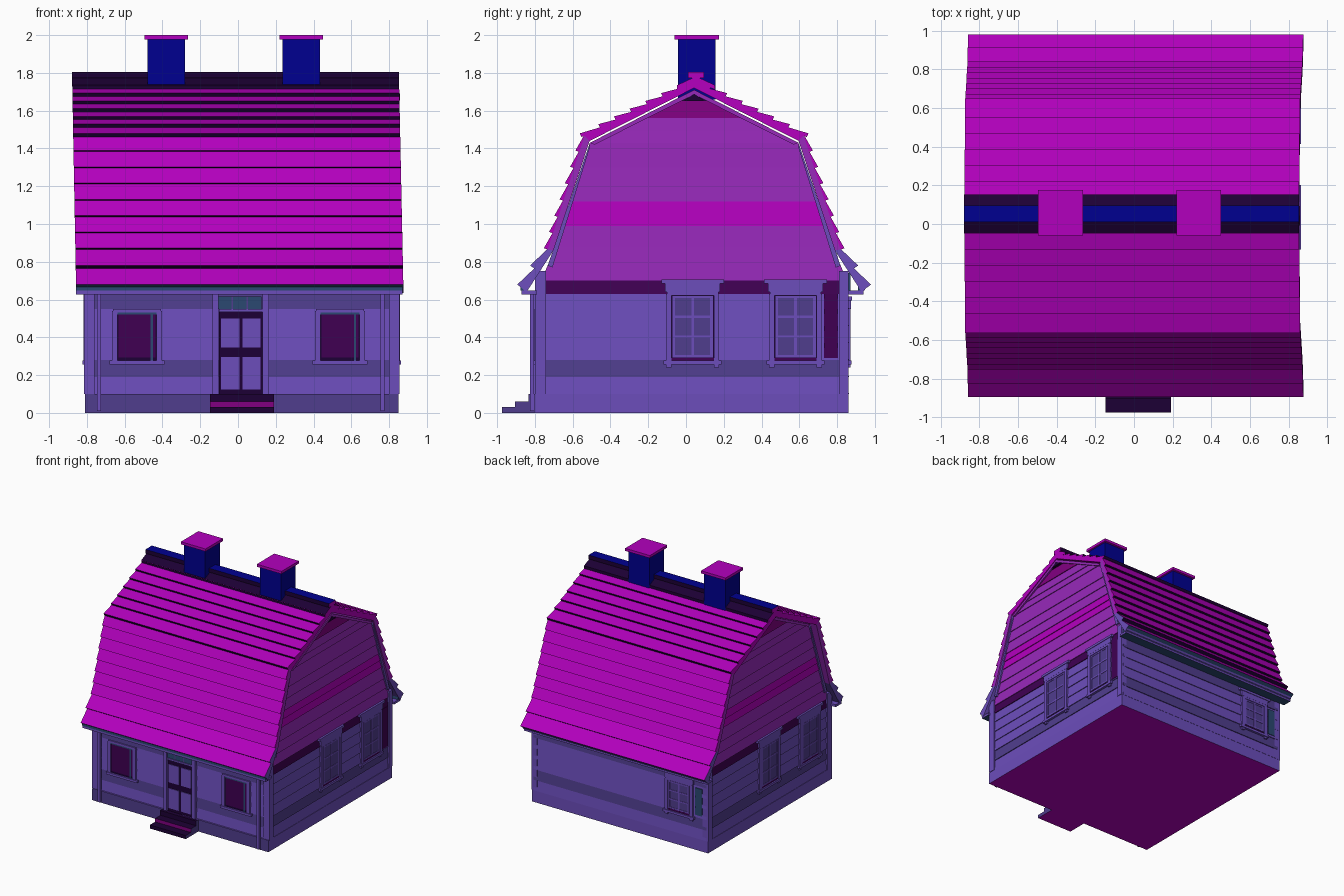
import bpy, bmesh
from mathutils import Vector

if "Cube" in bpy.data.objects:
    bpy.data.objects.remove(bpy.data.objects["Cube"], do_unlink=True)

COLOURS = {
    "magenta": (0.45, 0, 0.51), "dark_magenta": (0.22, 0, 0.22),
    "purple": (0.31, 0.022, 0.49), "lilac": (0.15, 0.075, 0.5),
    "indigo": (0.08, 0.047, 0.27), "blue": (0, 0, 0.28),
    "ink": (0.012, 0, 0.035), "plum": (0.05, 0, 0.085),
    "teal": (0.024, 0.065, 0.165),
}
NAMES = list(COLOURS)
MATS = []
for name, rgb in COLOURS.items():
    m = bpy.data.materials.new(name)
    m.use_nodes = True
    m.diffuse_color = (*rgb, 1)
    m.node_tree.nodes["Principled BSDF"].inputs["Base Color"].default_value = (*rgb, 1)
    MATS.append(m)


class Part:
    """One object gathered from simple solids."""
    def __init__(self, name):
        self.name, self.bm = name, bmesh.new()

    def solid(self, loop_a, loop_b, mat, edges=None):
        """Join two matching loops; edges maps a side number to its own colour."""
        a = [self.bm.verts.new(p) for p in loop_a]
        b = [self.bm.verts.new(p) for p in loop_b]
        n = len(a)
        faces = [self.bm.faces.new(a[::-1]), self.bm.faces.new(b)]
        faces += [self.bm.faces.new((a[i], a[(i + 1) % n], b[(i + 1) % n], b[i])) for i in range(n)]
        for f in faces:
            f.material_index = NAMES.index(mat)
        for i, c in (edges or {}).items():
            faces[i + 2].material_index = NAMES.index(c)

    def box(self, x0, x1, y0, y1, z0, z1, mat):
        ring = [(x0, y0), (x1, y0), (x1, y1), (x0, y1)]
        self.solid([(*p, z0) for p in ring], [(*p, z1) for p in ring], mat)

    def plate(self, wall, u0, u1, z0, z1, d0, d1, mat):
        """Box fixed to a wall: u along it, d outwards."""
        ring = [(u0, d0), (u1, d0), (u1, d1), (u0, d1)]
        self.solid([at(wall, u, z0, d) for u, d in ring], [at(wall, u, z1, d) for u, d in ring], mat)

    def along_x(self, pts, mat, edges=None):
        """Extrude a (y, z) profile along the slightly leaning roof length."""
        self.solid([(-0.857 - 0.019 * (z - 0.65), y, z) for y, z in pts],
                   [(0.876 - 0.021 * (z - 0.65), y, z) for y, z in pts], mat, edges)

    def done(self, rule=None):
        bmesh.ops.recalc_face_normals(self.bm, faces=self.bm.faces)
        self.bm.normal_update()
        for f in self.bm.faces:
            if rule and rule(f):
                f.material_index = NAMES.index(rule(f))
        me = bpy.data.meshes.new(self.name)
        self.bm.to_mesh(me)
        self.bm.free()
        for m in MATS:
            me.materials.append(m)
        bpy.context.collection.objects.link(bpy.data.objects.new(self.name, me))


CY = 0.043
X0, X1, Y0, Y1 = -0.795, 0.835, -0.78, 0.85


def at(wall, u, z, d):
    return {"front": (u, Y0 - d, z), "back": (u, Y1 + d, z),
            "east": (X1 + d, u, z), "west": (X0 - d, u, z)}[wall]


GABLE = [(0.81, 0.1), (0.81, 0.70), (0.775, 0.78), (0.552, 1.43), (0, 1.71)]


def half(z):
    for (w0, z0), (w1, z1) in zip(GABLE, GABLE[1:]):
        if z <= z1:
            return w0 + (w1 - w0) * (z - z0) / (z1 - z0)
    return 0.0


# Foundation
p = Part("foundation")
p.box(-0.81, 0.85, -0.805, 0.86, 0, 0.1, "lilac")
p.done(lambda f: "magenta" if f.normal.z < -0.5 else "indigo" if f.normal.y < -0.5 else None)

# Solid core behind the siding
p = Part("house_body")
ring = [(CY + w, z) for w, z in GABLE] + [(CY - w, z) for w, z in GABLE[-2::-1]]
p.solid([(X0, *q) for q in ring], [(X1, *q) for q in ring], "purple")
p.done()

# Overlapping siding boards on all four walls
courses = [0.1, 0.19, 0.28, 0.37, 0.46, 0.55, 0.63, 0.70, 0.79, 0.88, 0.99,
           1.055, 1.12, 1.21, 1.30, 1.43, 1.49, 1.56, 1.65, 1.705]


def board_colour(z, long_wall):
    if 0.18 < z < 0.28 or (long_wall and z > 0.54):
        return "indigo"
    limits = [(0.63, "lilac"), (0.70, "plum"), (0.99, "purple"), (1.12, "magenta"),
              (1.56, "purple"), (1.65, "dark_magenta"), (2, "ink")]
    return next(c for top, c in limits if z < top - 0.001)


p = Part("siding")
for z0, z1 in zip(courses, courses[1:]):
    for wall in ("front", "back", "east", "west"):
        long_wall = wall in ("front", "back")
        if long_wall and z0 > 0.6:
            continue
        loops = []
        for z, lip in ((z0, 0.012), (z1, 0.005)):
            a, b = (X0, X1) if long_wall else (CY - half(z), CY + half(z))
            loops.append([at(wall, u, z, d) for u, d in ((a, 0), (b, 0), (b, lip), (a, lip))])
        p.solid(*loops, board_colour(z0, long_wall))
p.plate("east", 0.73, 0.805, 0.29, 0.63, 0.008, 0.015, "plum")
p.plate("back", -0.755, -0.69, 0.3, 0.53, 0.008, 0.015, "teal")
p.done()

# Corner boards and gable rake trim
p = Part("corner_boards")
for xa, xb in ((X0 - 0.02, X0 + 0.035), (X1 - 0.035, X1 + 0.02)):
    for ya, yb in ((Y0 - 0.02, Y0 + 0.04), (Y1 - 0.04, Y1 + 0.01)):
        p.box(xa, xb, ya, yb, 0.1, 0.75, "lilac")
p.done()
p = Part("rake_trim")
for wall in ("east", "west"):
    for s in (-1, 1):
        for z0, z1 in ((0.78, 1.43), (1.43, 1.71)):
            q = [(half(z0), z0), (half(z1), z1), (half(z1), z1 - 0.025), (half(z0) - 0.025, z0 - 0.01)]
            p.solid([at(wall, CY + s * w, z, 0) for w, z in q],
                    [at(wall, CY + s * w, z, 0.02) for w, z in q], "lilac" if z0 < 1 else "purple")
    # Dark gap under the peak
    q = [(-0.05, 1.655), (0.05, 1.655), (0, 1.69)]
    p.solid([at(wall, CY + w, z, 0) for w, z in q], [at(wall, CY + w, z, 0.023) for w, z in q], "ink")
p.done()

# Gambrel roof: slabs and stepped shingle courses, flared at the eaves
outer = [Vector(q) for q in ((0, 1.755), (0.58, 1.468), (0.775, 0.865), (0.912, 0.662))]
inner = [Vector(q) for q in ((0, 1.72), (0.553, 1.44), (0.745, 0.86), (0.89, 0.635))]
slabs, shingles = Part("roof_slabs"), Part("roof_shingles")
for s in (-1, 1):
    for i, (count, mat) in enumerate(((7, "magenta"), (7, "purple"), (2, "lilac"))):
        quad = [outer[i], outer[i + 1], inner[i + 1], inner[i]]
        slabs.along_x([(CY + s * q.x, q.y) for q in quad], mat)
        step = (outer[i + 1] - outer[i]) / count
        down = step.normalized()
        n = Vector((-down.y, down.x))
        thick = 0.03 if i == 2 else 0.022
        for k in range(count):
            top = outer[i] + step * k
            low = top + step + down * (0.018 if k == count - 1 and i == 0 else 0)
            quad = [low, low + n * thick, top + n * 0.003, top]
            shingles.along_x([(CY + s * q.x, q.y) for q in quad], "lilac" if i == 2 else "magenta",
                             {0: "teal" if i == 2 and k == 1 else "ink", 1: "magenta"})
slabs.done()
shingles.done()

# Ridge saddle and cap
p = Part("ridge")
RY = 0.053
p.along_x([(RY + w, z) for w, z in ((-0.1, 1.712), (-0.1, 1.735), (0, 1.782), (0.1, 1.735), (0.1, 1.712), (0, 1.75))],
          "magenta", dict.fromkeys(range(6), "ink"))
p.along_x([(RY + w, z) for w, z in ((-0.043, 1.772), (-0.043, 1.805), (0.043, 1.805), (0.043, 1.772))],
          "magenta", {0: "ink", 1: "blue", 2: "ink"})
p.done()

# Chimneys
for name, x in (("chimney_west", -0.38), ("chimney_east", 0.335)):
    p = Part(name)
    p.box(x - 0.1, x + 0.1, -0.042, 0.155, 1.66, 1.98, "blue")
    p.box(x - 0.116, x + 0.116, -0.06, 0.175, 1.978, 2.0, "magenta")
    p.done()

# Frieze, soffit and gutter under both eaves
p = Part("eaves")
for wall in ("front", "back"):
    p.plate(wall, X0, X1, 0.63, 0.74, 0, 0.02, "teal")
    p.plate(wall, -0.857, 0.87, 0.628, 0.648, 0.01, 0.09, "lilac")
    p.plate(wall, -0.857, 0.87, 0.648, 0.672, 0.06, 0.095, "teal")
p.done(lambda f: "teal" if f.normal.z < -0.5 else None)

# Downspouts
p = Part("downspouts")
for x in (-0.735, 0.765):
    p.plate("front", x - 0.011, x + 0.011, 0.01, 0.635, 0.026, 0.046, "lilac")
p.done()


# Windows
def window(name, wall, c, w, z0, z1, pane, hood):
    p = Part(name)
    p.plate(wall, c - w, c + w, z0, z1, 0, 0.014, "ink")
    p.plate(wall, c - w + 0.01, c + w - 0.01, z0 + 0.018, z1 - 0.01, 0, 0.017, pane)
    for s in (-1, 1):
        a, b = sorted((c + s * (w - 0.004), c + s * (w + 0.024)))
        p.plate(wall, a, b, z0, z1, 0, 0.022, "lilac")
        if hood:
            p.plate(wall, a, b, z0 - 0.035, z0, 0, 0.02, "lilac")
    p.plate(wall, c - w - 0.038, c + w + 0.038, z0 - 0.018, z0 + 0.002, 0, 0.027, "lilac")
    p.plate(wall, c - w - 0.02, c + w + 0.02, z1 - 0.008, z1 + 0.01, 0, 0.022, "lilac")
    if hood:
        p.plate(wall, c - w - 0.03, c + w + 0.03, z1 + 0.01, z1 + 0.055, 0, 0.023, "lilac")
        p.plate(wall, c - w - 0.05, c + w + 0.05, z1 + 0.055, z1 + 0.075, 0, 0.028, "lilac")
    if pane == "indigo":
        # Sash bars over a plum bottom gap
        p.plate(wall, c - w + 0.004, c + w - 0.004, z0 + 0.002, z0 + 0.016, 0, 0.016, "plum")
        for u in (c - w + 0.016, c, c + w - 0.016):
            p.plate(wall, u - 0.007, u + 0.007, z0 + 0.018, z1 - 0.01, 0, 0.02, "lilac")
        for k in range(4):
            z = z0 + 0.025 + (z1 - z0 - 0.042) * k / 3
            p.plate(wall, c - w + 0.01, c + w - 0.01, z - 0.006, z + 0.006, 0, 0.02, "lilac")
    else:
        p.plate(wall, c - w, c + w, z1 - 0.018, z1 - 0.008, 0, 0.02, "teal")
        p.plate(wall, c + w - 0.035, c + w - 0.022, z0, z1, 0, 0.02, "teal")
    p.done()


for side, wall, c in (("a", "east", 0.035), ("b", "east", 0.58), ("c", "west", 0.035), ("d", "west", -0.51)):
    window("gable_window_" + side, wall, c, 0.116, 0.275, 0.63, "indigo", True)
window("front_window_west", "front", -0.535, 0.108, 0.275, 0.54, "plum", False)
window("front_window_east", "front", 0.54, 0.108, 0.275, 0.54, "plum", False)
window("back_window", "back", -0.54, 0.108, 0.275, 0.54, "indigo", True)

# Front door with transom and pilasters
p = Part("front_door")
p.plate("front", -0.1, 0.13, 0.1, 0.535, 0, 0.02, "ink")
for a, b in ((-0.09, 0.007), (0.025, 0.12)):
    for z0, z1 in ((0.125, 0.295), (0.345, 0.5)):
        p.plate("front", a, b, z0, z1, 0.018, 0.025, "lilac")
p.plate("front", -0.105, 0.125, 0.55, 0.615, 0, 0.022, "teal")
for x in (-0.03, 0.05):
    p.plate("front", x - 0.004, x + 0.004, 0.55, 0.615, 0, 0.026, "indigo")
for x in (-0.118, 0.147):
    p.plate("front", x - 0.016, x + 0.016, 0.1, 0.63, 0, 0.034, "lilac")
p.plate("front", -0.1, 0.13, 0.535, 0.55, 0, 0.03, "lilac")
p.done()

# Entry steps
p = Part("front_steps")
for y, z in ((-0.975, 0.03), (-0.905, 0.06), (-0.835, 0.1)):
    p.box(-0.148, 0.19, y, -0.8, 0, z, "ink")
p.done(lambda f: "indigo" if abs(f.normal.x) > 0.5 else "magenta" if f.normal.z < -0.5
       else "dark_magenta" if f.normal.y < -0.5 and -0.92 < f.calc_center_median().y < -0.89 else None)
